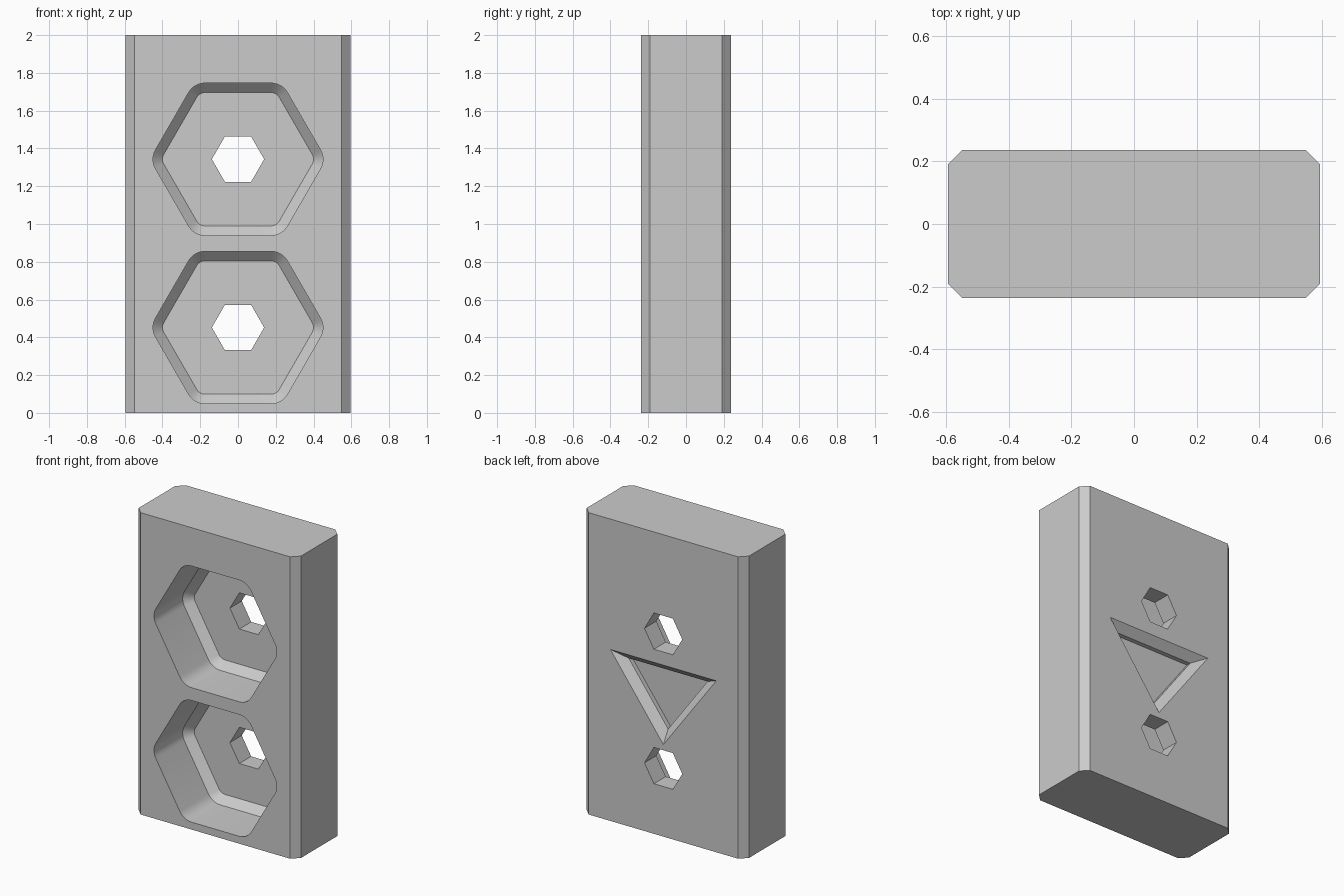
import bpy, bmesh
from math import cos, pi, radians, sin

W, D, H = 0.595, 0.237, 2.0      # half width, half depth, height
POCKETS = (0.452, 1.343)         # pocket centre heights

cube = bpy.data.objects.get("Cube")
if cube:
    bpy.data.objects.remove(cube, do_unlink=True)

grey = bpy.data.materials.new("plain grey")
grey.use_nodes = True
color = (0.6, 0.6, 0.6, 1)
grey.diffuse_color = color
grey.node_tree.nodes["Principled BSDF"].inputs["Base Color"].default_value = color


def loft(name, rings):
    """Closed solid through a list of equal-length rings of points."""
    bm = bmesh.new()
    loops = [[bm.verts.new(p) for p in ring] for ring in rings]
    for a, b in zip(loops, loops[1:]):
        for i in range(len(a)):
            j = (i + 1) % len(a)
            bm.faces.new((a[i], a[j], b[j], b[i]))
    bm.faces.new(loops[0])
    bm.faces.new(loops[-1])
    bmesh.ops.recalc_face_normals(bm, faces=bm.faces)
    mesh = bpy.data.meshes.new(name)
    bm.to_mesh(mesh)
    bm.free()
    mesh.materials.append(grey)
    obj = bpy.data.objects.new(name, mesh)
    bpy.context.collection.objects.link(obj)
    return obj


def hexagon(apothem, z, y, radius=0.0, steps=0):
    """Hexagon with flat top, optionally with rounded corners."""
    core = (apothem - radius) / cos(pi / 6)
    points = []
    for k in range(6):
        mid = k * pi / 3
        for s in range(steps + 1):
            a = mid + (s / steps - 0.5) * pi / 3 if steps else mid
            points.append((core * cos(mid) + radius * cos(a), y,
                           z + core * sin(mid) + radius * sin(a)))
    return points


def triangle(scale, y):
    """Downward triangle scaled about its incentre."""
    corners = ((-0.388, 0.196), (0.388, 0.196), (0, -0.33))
    return [(x * scale, y, 0.94 + z * scale) for x, z in corners]


# Block with chamfered upright corners
c = 0.047
outline = [(W - c, -D), (W, c - D), (W, D - c), (W - c, D),
           (c - W, D), (-W, D - c), (-W, c - D), (c - W, -D)]
block = loft("block", [[(x, y, z) for x, y in outline] for z in (0, H)])

cutters = []
for z in POCKETS:
    # Hexagonal pocket with chamfered floor edge
    cutters.append(loft("pocket_cutter", [
        hexagon(0.403, z, -D - 0.1, 0.1, 6),
        hexagon(0.403, z, -D + 0.30, 0.1, 6),
        hexagon(0.353, z, -D + 0.35, 0.05, 6)]))
    # Hexagonal through hole
    cutters.append(loft("hole_cutter", [
        hexagon(0.12, z, 0.0), hexagon(0.12, z, D + 0.1)]))

# Triangular recess on the back with sloped rim
cutters.append(loft("triangle_cutter", [
    triangle(1, D + 0.1), triangle(1, D),
    triangle(0.745, D - 0.05), triangle(0.745, D - 0.08)]))

# Cut the block and discard the cutters
bpy.context.view_layer.objects.active = block
for cutter in cutters:
    cutter.hide_render = True
    mod = block.modifiers.new("cut", 'BOOLEAN')
    mod.operation = 'DIFFERENCE'
    mod.solver = 'EXACT'
    mod.object = cutter
    bpy.ops.object.modifier_apply(modifier=mod.name)
    bpy.data.objects.remove(cutter, do_unlink=True)

for obj in bpy.context.selected_objects:
    obj.select_set(False)
block.select_set(True)
bpy.ops.object.shade_smooth_by_angle(angle=radians(30))
